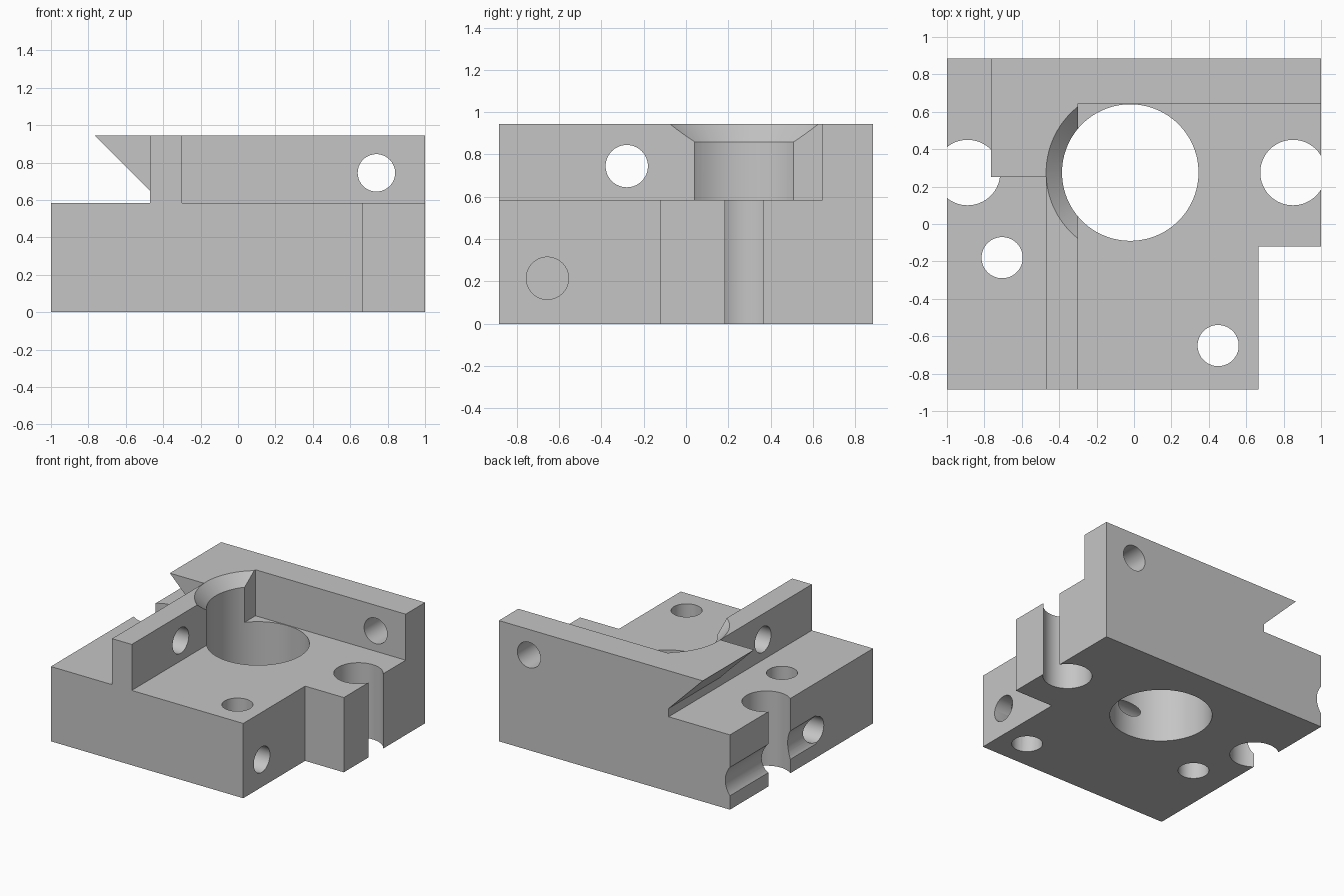
import bpy
import bmesh
import math
from mathutils import Matrix, Vector

cube = bpy.data.objects.get("Cube")
if cube:
    bpy.data.objects.remove(cube, do_unlink=True)

# Main dimensions
FRONT, BACK = -0.885, 0.885
DECK, TOP = 0.585, 0.945
BORE = Vector((-0.02, 0.275, 0))

metal = bpy.data.materials.new("machined grey")
metal.use_nodes = True
grey = (0.56, 0.56, 0.56, 1)
metal.diffuse_color = grey
metal.node_tree.nodes["Principled BSDF"].inputs["Base Color"].default_value = grey


def finish(name, bm):
    bmesh.ops.recalc_face_normals(bm, faces=bm.faces)
    mesh = bpy.data.meshes.new(name)
    bm.to_mesh(mesh)
    bm.free()
    mesh.materials.append(metal)
    obj = bpy.data.objects.new(name, mesh)
    bpy.context.collection.objects.link(obj)
    return obj


def prism(name, outline, start, end, axis="z"):
    """Extrude a flat outline along z (xy outline) or along y (xz outline)."""
    bm = bmesh.new()
    if axis == "z":
        points = [(a, b, start) for a, b in outline]
        move = (0, 0, end - start)
    else:
        points = [(a, start, b) for a, b in outline]
        move = (0, end - start, 0)
    face = bm.faces.new([bm.verts.new(p) for p in points])
    grown = bmesh.ops.extrude_face_region(bm, geom=[face])["geom"]
    verts = [g for g in grown if isinstance(g, bmesh.types.BMVert)]
    bmesh.ops.translate(bm, verts=verts, vec=move)
    return finish(name, bm)


def rod(name, start, end, r1, r2=None, sides=64, clip_x=None):
    """Round cutter between two points, optionally kept only left of clip_x."""
    start, end = Vector(start), Vector(end)
    span = end - start
    turn = span.to_track_quat("Z", "Y").to_matrix().to_4x4()
    bm = bmesh.new()
    bmesh.ops.create_cone(bm, cap_ends=True, segments=sides, radius1=r1,
                          radius2=r1 if r2 is None else r2, depth=span.length,
                          matrix=Matrix.Translation((start + end) / 2) @ turn)
    if clip_x is not None:
        cut = bmesh.ops.bisect_plane(bm, geom=bm.verts[:] + bm.edges[:] + bm.faces[:],
                                     plane_co=(clip_x, 0, 0), plane_no=(1, 0, 0),
                                     clear_outer=True)["geom_cut"]
        edges = [g for g in cut if isinstance(g, bmesh.types.BMEdge)]
        bmesh.ops.contextual_create(bm, geom=edges)
    return finish(name, bm)


def combine(target, tool, operation):
    mod = target.modifiers.new(tool.name, "BOOLEAN")
    mod.operation = operation
    mod.solver = "EXACT"
    mod.object = tool
    tool.hide_render = True
    bpy.ops.object.select_all(action="DESELECT")
    bpy.context.view_layer.objects.active = target
    target.select_set(True)
    bpy.ops.object.modifier_apply(modifier=mod.name)
    bpy.data.objects.remove(tool, do_unlink=True)


# Base slab with the notched front corner
block = prism("mounting_block",
              [(-1, FRONT), (0.665, FRONT), (0.665, -0.12), (1, -0.12), (1, BACK), (-1, BACK)],
              0, DECK)

# L-shaped upright wall and the undercut ledge on its outer side
wall = prism("upright_wall",
             [(-0.47, FRONT), (-0.3, FRONT), (-0.3, 0.645), (1, 0.645), (1, BACK), (-0.47, BACK)],
             0.4, TOP)
ledge = prism("undercut_ledge",
              [(-0.765, TOP), (-0.47, 0.65), (-0.4, 0.65), (-0.4, TOP)],
              0.25, BACK, axis="y")
for part in (wall, ledge):
    combine(block, part, "UNION")

# Vertical holes: main bore, two side slots, two small bolt holes
cutters = [rod("main_bore", BORE - Vector((0, 0, 0.1)), BORE + Vector((0, 0, 1.1)), 0.365, sides=96)]
for x, y, radius in ((-0.89, 0.275, 0.175), (0.85, 0.275, 0.175),
                     (-0.705, -0.18, 0.11), (0.45, -0.65, 0.11)):
    cutters.append(rod("vertical_hole", (x, y, -0.1), (x, y, 0.7), radius))

# Countersink, only in the left wall
cutters.append(rod("countersink", BORE + Vector((0, 0, 0.8)), BORE + Vector((0, 0, 1)),
                   0.305, 0.505, sides=96, clip_x=-0.29))

# Cross holes through the walls, blind channels in the base, and the side groove
cutters += [
    rod("left_wall_hole", (-0.6, -0.28, 0.745), (-0.2, -0.28, 0.745), 0.1),
    rod("back_wall_hole", (0.74, 0.5, 0.745), (0.74, 1, 0.745), 0.1),
    rod("left_channel", (-1.2, -0.175, 0.218), (0.16, -0.175, 0.218), 0.1),
    rod("right_channel", (0.8, -0.655, 0.215), (0.2, -0.655, 0.215), 0.1),
    rod("side_groove", (-1.135, -0.18, 0.22), (-1.135, 1, 0.22), 0.175),
]
for cutter in cutters:
    combine(block, cutter, "DIFFERENCE")

# Smooth bores with crisp machined edges
bpy.ops.object.select_all(action="DESELECT")
block.select_set(True)
bpy.context.view_layer.objects.active = block
bpy.ops.object.shade_smooth_by_angle(angle=math.radians(25))
